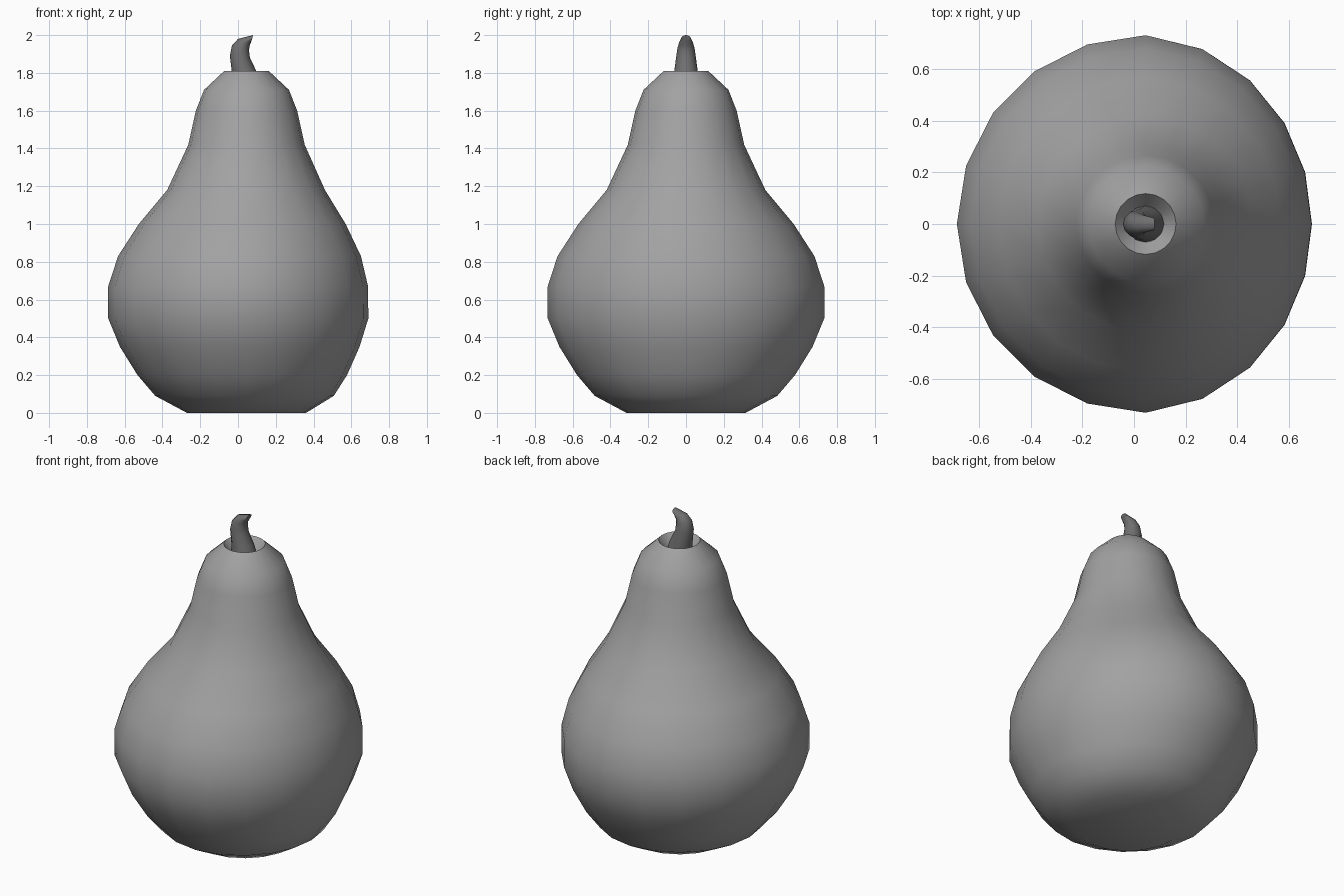
import bpy, bmesh, math

cube = bpy.data.objects.get("Cube")
if cube:
    bpy.data.objects.remove(cube, do_unlink=True)

AXIS_X = 0.045


def make_material(name, grey):
    mat = bpy.data.materials.new(name)
    mat.use_nodes = True
    colour = (grey, grey, grey, 1)
    mat.diffuse_color = colour
    mat.node_tree.nodes["Principled BSDF"].inputs["Base Color"].default_value = colour
    return mat


def loft(name, rings, mat, angle):
    """Skin a list of vertex rings and cap both ends."""
    bm = bmesh.new()
    loops = [[bm.verts.new(p) for p in ring] for ring in rings]
    for low, high in zip(loops, loops[1:]):
        n = len(low)
        for i in range(n):
            j = (i + 1) % n
            bm.faces.new((low[i], low[j], high[j], high[i]))
    bm.faces.new(loops[0][::-1])
    bm.faces.new(loops[-1])
    bmesh.ops.recalc_face_normals(bm, faces=bm.faces)
    mesh = bpy.data.meshes.new(name)
    bm.to_mesh(mesh)
    bm.free()
    mesh.materials.append(mat)
    obj = bpy.data.objects.new(name, mesh)
    bpy.context.collection.objects.link(obj)
    bpy.ops.object.select_all(action="DESELECT")
    obj.select_set(True)
    bpy.context.view_layer.objects.active = obj
    bpy.ops.object.shade_smooth_by_angle(angle=math.radians(angle))
    return obj


# Fruit body: turned profile, slightly flattened on its left flank
def body_ring(radius, z, sides=20):
    flat = 0.09 * math.sin(math.pi * z / 1.2) if z < 1.2 else 0
    ring = []
    for i in range(sides):
        a = math.tau * i / sides
        r = radius - flat * max(0, math.cos(a)) ** 1.3
        ring.append((AXIS_X + r * math.cos(a), r * math.sin(a), z))
    return ring


profile = [(0.315, 0), (0.483, 0.09), (0.577, 0.2), (0.67, 0.35), (0.732, 0.5),
           (0.732, 0.67), (0.68, 0.83), (0.57, 1.0), (0.42, 1.18), (0.308, 1.42),
           (0.268, 1.6), (0.225, 1.71), (0.118, 1.81), (0.07, 1.75)]
loft("fruit_body", [body_ring(r, z) for r, z in profile],
     make_material("fruit grey", 0.36), 40)


# Stem: bent tube given by left edge, right edge and half depth
def stem_ring(xa, za, xb, zb, depth, sides=12):
    ring = []
    for i in range(sides):
        a = math.tau * i / sides
        t = 0.5 + 0.5 * math.cos(a)
        ring.append((xa + (xb - xa) * t, depth * math.sin(a), za + (zb - za) * t))
    return ring


stem = [(-0.03, 1.74, 0.12, 1.74, 0.072), (-0.033, 1.81, 0.097, 1.81, 0.062),
        (-0.043, 1.89, 0.063, 1.88, 0.052), (-0.032, 1.945, 0.058, 1.92, 0.045),
        (0.0, 1.98, 0.062, 1.945, 0.036), (0.08, 2.0, 0.072, 1.97, 0.024)]
loft("stem", [stem_ring(*s) for s in stem], make_material("stem dark grey", 0.16), 50)
